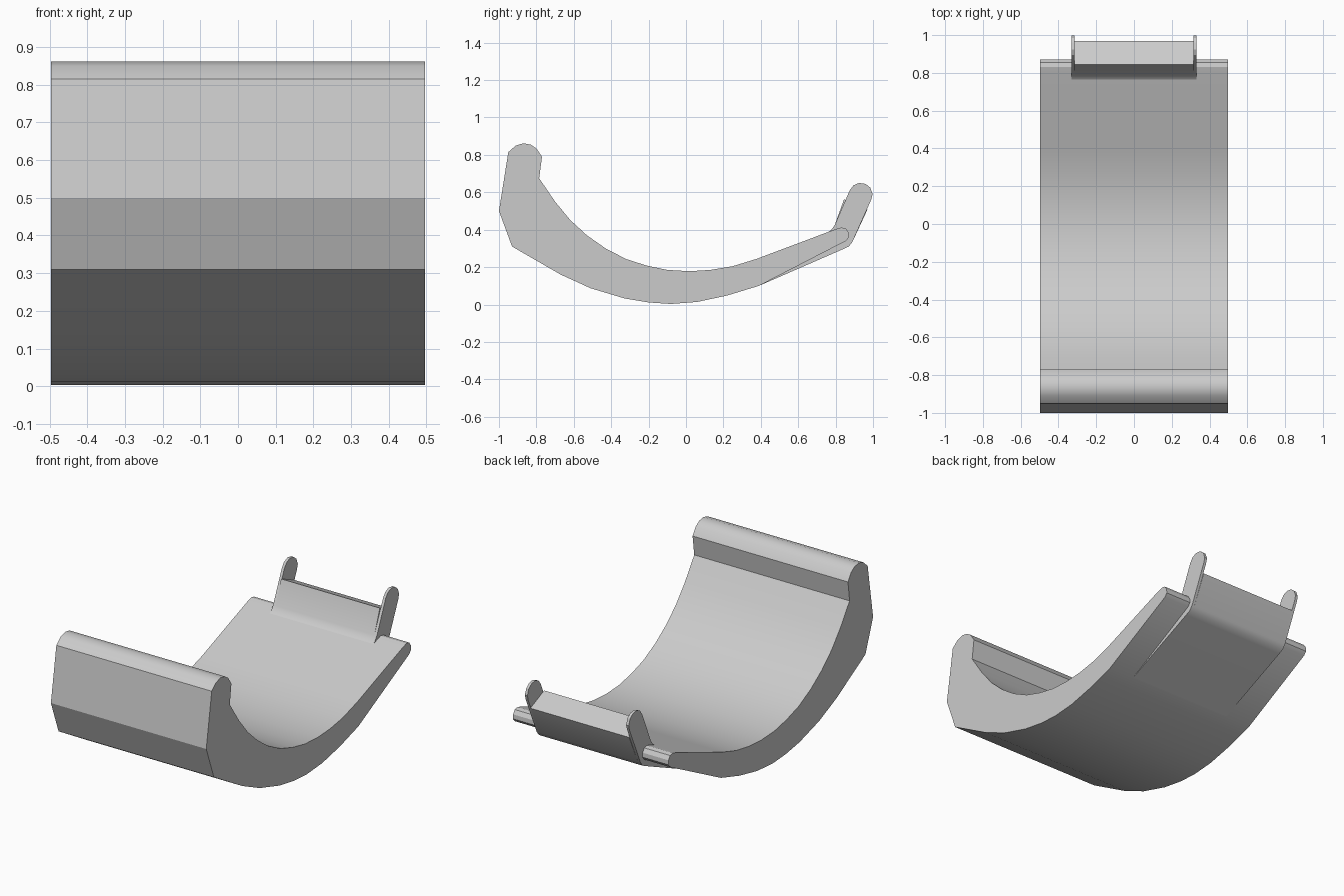
import bpy
import bmesh
import math

cube = bpy.data.objects.get("Cube")
if cube:
    bpy.data.objects.remove(cube, do_unlink=True)

grey = bpy.data.materials.new("plain_grey")
grey.use_nodes = True
colour = (0.6, 0.6, 0.6, 1)
grey.diffuse_color = colour
grey.node_tree.nodes["Principled BSDF"].inputs["Base Color"].default_value = colour


def extrude_profile(name, profile, x0, x1, angle=28):
    """Sweep a side profile of (y, z) points from x0 to x1."""
    bm = bmesh.new()
    face = bm.faces.new([bm.verts.new((x0, y, z)) for y, z in profile])
    swept = bmesh.ops.extrude_face_region(bm, geom=[face])["geom"]
    moved = [g for g in swept if isinstance(g, bmesh.types.BMVert)]
    bmesh.ops.translate(bm, verts=moved, vec=(x1 - x0, 0, 0))
    bmesh.ops.recalc_face_normals(bm, faces=bm.faces)
    mesh = bpy.data.meshes.new(name)
    bm.to_mesh(mesh)
    bm.free()
    mesh.materials.append(grey)
    obj = bpy.data.objects.new(name, mesh)
    bpy.context.collection.objects.link(obj)
    bpy.ops.object.select_all(action="DESELECT")
    obj.select_set(True)
    bpy.context.view_layer.objects.active = obj
    bpy.ops.object.shade_smooth_by_angle(angle=math.radians(angle))
    return obj


# Curved body: outer sweep, thin rear lip, inner sweep, rounded front ridge
outer = [(-.95, .815), (-1, .5), (-.93, .31), (-.67, .16), (-.51, .087),
         (-.33, .033), (-.2, .011), (-.08, .003), (.06, .014), (.22, .048), (.39, .1)]
lip = [(.855, .34), (.872, .36), (.87, .385), (.855, .407), (.83, .412), (.8, .403)]
inner = [(.38, .245), (.25, .205), (.13, .185), (.02, .178), (-.1, .185),
         (-.21, .208), (-.32, .243), (-.43, .3), (-.53, .37), (-.62, .453),
         (-.7, .55), (-.785, .675)]
ridge = [(-.77, .79), (-.8, .835), (-.83, .855), (-.87, .862), (-.91, .85)]
extrude_profile("curved_body", outer + lip + inner + ridge, -.497, .497)

# Rear clip: raised bar cut square, with a taller thin tab at each end
clip_base = [(.39, .1), (.84, .296), (.87, .31), (.89, .335)]
clip_root = [(.795, .425), (.775, .397), (.75, .38), (.72, .368)]
bar_top = [(.97, .507), (.845, .562)]
tab_top = [(.99, .56), (.998, .59), (.985, .625), (.96, .645),
           (.925, .65), (.895, .637), (.875, .61)]
extrude_profile("clip_bar", clip_base + bar_top + clip_root, -.316, .316)
for side, name in ((1, "left_clip_tab"), (-1, "right_clip_tab")):
    extrude_profile(name, clip_base + tab_top + clip_root, side * .316, side * .332)
